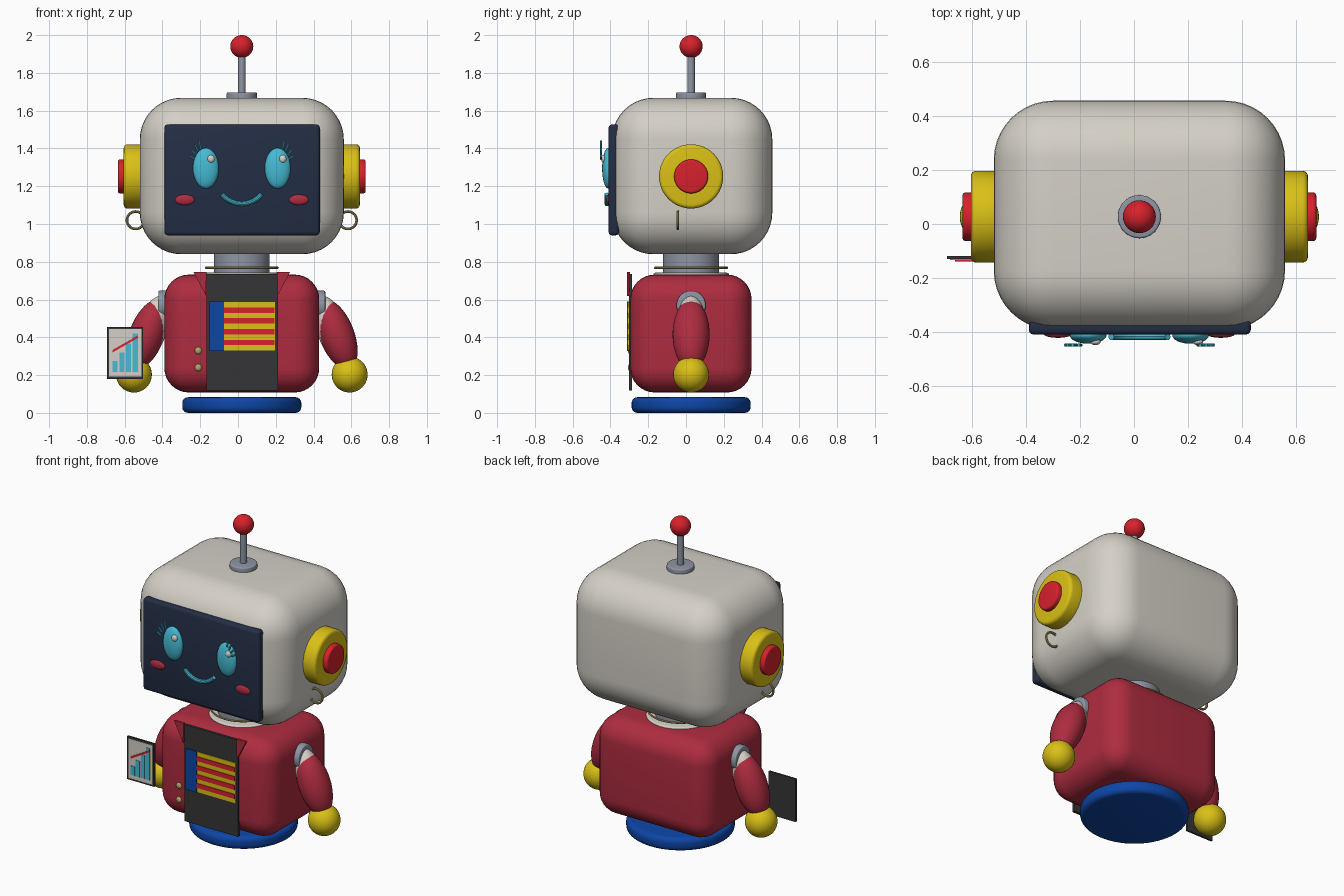
import bpy, bmesh, math
from mathutils import Matrix, Vector

if "Cube" in bpy.data.objects:
    bpy.data.objects.remove(bpy.data.objects["Cube"])

CX, CY = 0.02, 0.027   # axis of the robot


def mat(name, r, g, b):
    m = bpy.data.materials.new(name)
    m.diffuse_color = (r, g, b, 1)
    m.use_nodes = True
    m.node_tree.nodes["Principled BSDF"].inputs["Base Color"].default_value = m.diffuse_color
    return m


WHITE = mat("warm white", 0.66, 0.63, 0.57)
CRIMSON = mat("crimson", 0.42, 0.025, 0.05)
RED = mat("bright red", 0.68, 0.015, 0.025)
YELLOW = mat("yellow", 0.70, 0.53, 0.008)
NAVY = mat("navy", 0.017, 0.027, 0.06)
DARK = mat("charcoal", 0.035, 0.035, 0.038)
BLUE = mat("blue", 0.004, 0.06, 0.38)
CYAN = mat("cyan", 0.06, 0.50, 0.66)
GREY = mat("steel grey", 0.27, 0.30, 0.37)
GOLD = mat("gold", 0.45, 0.36, 0.13)


def finish(name, bm, m):
    bmesh.ops.recalc_face_normals(bm, faces=bm.faces)
    me = bpy.data.meshes.new(name)
    bm.to_mesh(me)
    bm.free()
    me.materials.append(m)
    me.polygons.foreach_set("use_smooth", [True] * len(me.polygons))
    me.set_sharp_from_angle(angle=math.radians(35))
    ob = bpy.data.objects.new(name, me)
    bpy.context.collection.objects.link(ob)
    return ob


def box(name, m, x, y, z, bevel=0, seg=3):
    """Box from (min, max) ranges, optionally rounded."""
    bm = bmesh.new()
    bmesh.ops.create_cube(bm, size=1)
    for v in bm.verts:
        for i, (a, b) in enumerate((x, y, z)):
            v.co[i] = a if v.co[i] < 0 else b
    if bevel:
        bmesh.ops.bevel(bm, geom=bm.edges[:], offset=bevel, segments=seg,
                        profile=0.5, affect='EDGES')
    return finish(name, bm, m)


def ball(name, m, c, r, tilt=0):
    """Ellipsoid with radii r, turned about y by tilt."""
    bm = bmesh.new()
    bmesh.ops.create_uvsphere(bm, u_segments=32, v_segments=20, radius=1)
    bm.transform(Matrix.Translation(c) @ Matrix.Rotation(tilt, 4, 'Y')
                 @ Matrix.Diagonal((*r, 1)))
    return finish(name, bm, m)


def rod(name, m, p, q, r, bevel=0, seg=40):
    """Cylinder from p to q, optionally with rounded rims."""
    p, q = Vector(p), Vector(q)
    bm = bmesh.new()
    bmesh.ops.create_cone(bm, cap_ends=True, segments=seg, radius1=r,
                          radius2=r, depth=(q - p).length)
    if bevel:
        rims = [e for e in bm.edges if abs(e.verts[0].co.z - e.verts[1].co.z) < 1e-6]
        bmesh.ops.bevel(bm, geom=rims, offset=bevel, segments=4,
                        profile=0.5, affect='EDGES')
    turn = Vector((0, 0, 1)).rotation_difference(q - p).to_matrix().to_4x4()
    bm.transform(Matrix.Translation((p + q) / 2) @ turn)
    return finish(name, bm, m)


def tube(name, m, c, u, v, R, r, a0=0, a1=360, n=40):
    """Ring or arc of tube around c in the plane of u and v."""
    c, u, v = Vector(c), Vector(u), Vector(v)
    w = u.cross(v)
    closed = a1 - a0 >= 360
    bm = bmesh.new()
    rings = []
    for i in range(n if closed else n + 1):
        a = math.radians(a0 + (a1 - a0) * i / n)
        out = u * math.cos(a) + v * math.sin(a)
        rings.append([bm.verts.new(c + out * (R + r * math.cos(t)) + w * r * math.sin(t))
                      for t in (k * math.tau / 10 for k in range(10))])
    for A, B in zip(rings, rings[1:] + (rings[:1] if closed else [])):
        for k in range(10):
            bm.faces.new((A[k], A[k - 1], B[k - 1], B[k]))
    if not closed:
        bm.faces.new(rings[0])
        bm.faces.new(rings[-1])
    return finish(name, bm, m)


def plate(name, m, pts, y0, y1):
    """Flat outline in x and z, given depth along y."""
    bm = bmesh.new()
    f = bm.faces.new([bm.verts.new((x, y0, z)) for x, z in pts])
    ext = bmesh.ops.extrude_face_region(bm, geom=[f])["geom"]
    for g in ext:
        if isinstance(g, bmesh.types.BMVert):
            g.co.y = y1
    return finish(name, bm, m)


# Base, body, neck
rod("base", BLUE, (CX, CY, 0), (CX, CY, 0.083), 0.315, 0.03, 64)
box("body", CRIMSON, (-0.39, 0.43), (-0.295, 0.347), (0.108, 0.732), 0.13, 8)
rod("shirt_collar", WHITE, (CX, CY, 0.70), (CX, CY, 0.742), 0.20, 0.01, 48)
rod("neck", GREY, (CX, CY, 0.72), (CX, CY, 0.87), 0.148, 0, 48)
tube("necklace", GOLD, (CX, CY, 0.768), (1, 0, 0), (0, 1, 0), 0.19, 0.006)

# Head and screen
box("head", WHITE, (CX - 0.54, CX + 0.54), (-0.392, 0.457), (0.84, 1.668), 0.22, 10)
box("screen", NAVY, (-0.39, 0.433), (-0.41, -0.355), (0.94, 1.527), 0.018, 3)

# Antenna
rod("antenna_base", GREY, (CX, CY, 1.65), (CX, CY, 1.697), 0.08, 0.008)
rod("antenna_rod", GREY, (CX, CY, 1.68), (CX, CY, 1.92), 0.02)
ball("antenna_ball", RED, (CX, CY, 1.94), (0.061, 0.061, 0.06))

# Smile
tube("smile", CYAN, (CX, -0.418, 1.24), (1, 0, 0), (0, 0, 1), 0.133, 0.013, 218, 322, 24)

# Parts on both sides
for s, side in ((-1, "left"), (1, "right")):
    def X(d):
        return CX + s * d
    ball(side + "_eye", CYAN, (X(0.19), -0.412, 1.295), (0.068, 0.032, 0.107))
    ball(side + "_eye_glint", WHITE, (CX + s * 0.19 + 0.027, -0.437, 1.345), (0.019, 0.012, 0.02))
    ball(side + "_cheek", CRIMSON, (X(0.302), -0.408, 1.128), (0.052, 0.014, 0.028))
    for i, deg in enumerate((72, 54, 36, 20)):
        a = math.radians(deg)
        ends = [(X(0.20 + k * 0.62 * math.cos(a)), -0.449, 1.315 + k * math.sin(a))
                for k in (0.085, 0.132)]
        rod(f"{side}_lash_{i}", CYAN, *ends, 0.0055, 0, 10)

    # Ears and earrings
    rod(side + "_ear", YELLOW, (X(0.50), CY, 1.252), (X(0.625), CY, 1.252), 0.17, 0.02, 48)
    rod(side + "_ear_cap", RED, (X(0.60), CY, 1.252), (X(0.656), CY, 1.252), 0.09, 0.012)
    tube(side + "_earring", GOLD, (X(0.562), -0.043, 1.02), (1, 0, 0), (0, 0, 1), 0.046, 0.007)

    # Arms
    rod(side + "_shoulder", GREY, (X(0.36), CY, 0.57), (X(0.442), CY, 0.57), 0.077, 0.008)
    tilt = -s * math.radians(21)
    ball(side + "_arm", WHITE, (X(0.484), CY, 0.432), (0.084, 0.084, 0.20), tilt)
    ball(side + "_sleeve", CRIMSON, (X(0.502), CY, 0.415), (0.093, 0.098, 0.195), tilt)
    ball(side + "_hand", YELLOW, (X(0.571), CY, 0.203), (0.095, 0.095, 0.095))

    # Lapel points
    plate(side + "_lapel", CRIMSON, [(X(0.255), 0.745), (X(0.187), 0.745), (X(0.19), 0.62)],
          -0.312, -0.296)

# Front panel with striped badge and buttons
box("front_panel", DARK, (-0.167, 0.213), (-0.303, -0.285), (0.118, 0.735))
box("badge_back", YELLOW, (-0.15, 0.197), (-0.308, -0.302), (0.33, 0.587))
box("badge_block", BLUE, (-0.152, -0.075), (-0.312, -0.302), (0.328, 0.589))
step = (0.587 - 0.33) / 9
for i in range(1, 9, 2):
    box(f"badge_stripe_{i}", RED, (-0.075, 0.193), (-0.312, -0.302),
        (0.33 + i * step, 0.33 + (i + 1) * step))
for z in (0.33, 0.24):
    ball("button", GOLD, (-0.21, -0.296, z), (0.019, 0.012, 0.019))

# Tablet with bar chart
box("tablet", DARK, (-0.693, -0.502), (-0.13, -0.118), (0.18, 0.455))
box("tablet_page", WHITE, (-0.683, -0.512), (-0.133, -0.129), (0.192, 0.444))
for i, top in enumerate((0.275, 0.32, 0.367, 0.42)):
    x = -0.664 + i * 0.0355
    box(f"chart_bar_{i}", CYAN, (x, x + 0.027), (-0.136, -0.132), (0.217, top))
plate("chart_line", RED, [(-0.664, 0.320), (-0.53, 0.397), (-0.53, 0.41), (-0.664, 0.333)],
      -0.139, -0.132)
